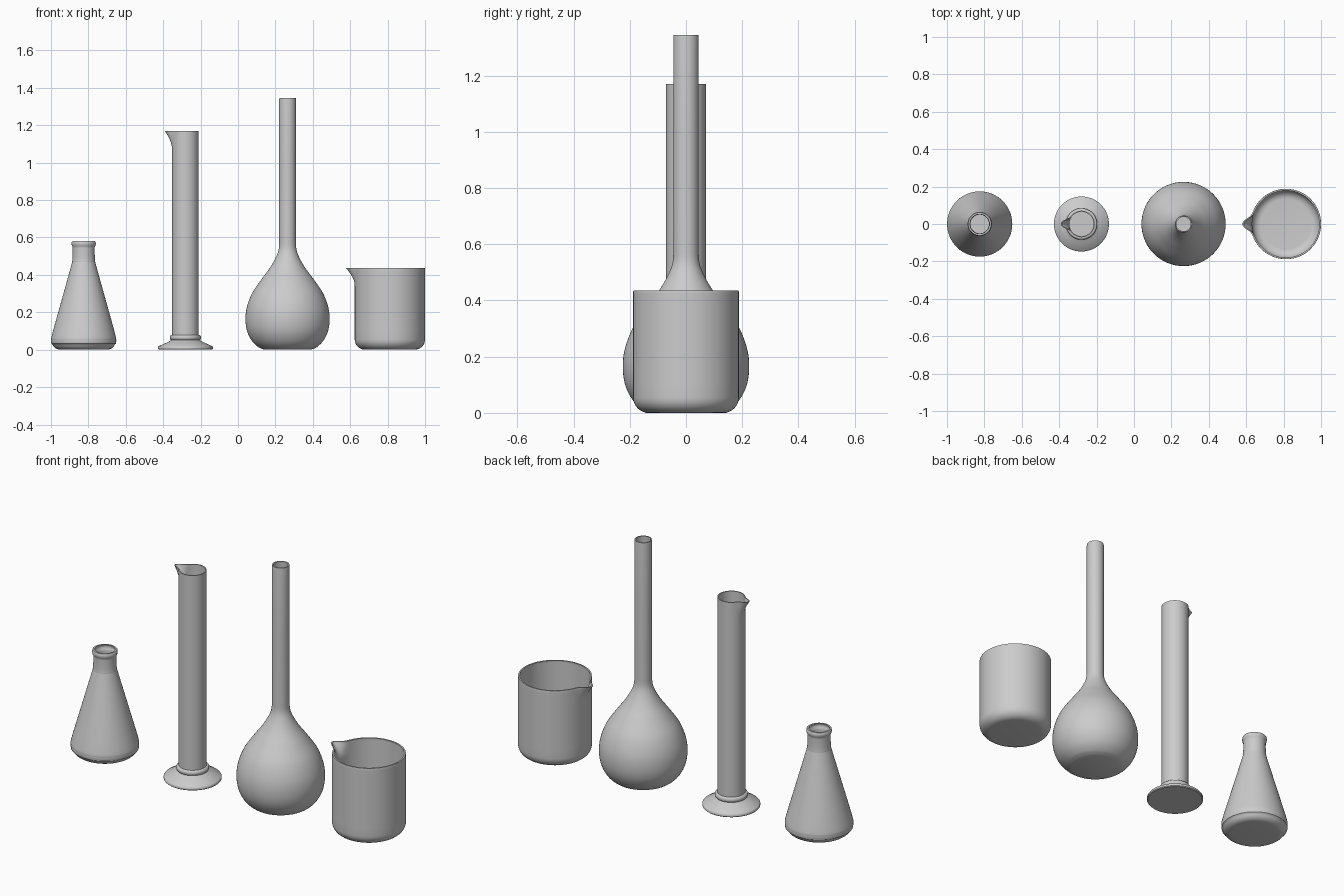
import bpy, bmesh, math
from mathutils import Vector

if "Cube" in bpy.data.objects:
    bpy.data.objects.remove(bpy.data.objects["Cube"])


def spline(pts, n=6):
    """Catmull-Rom smoothing of a short (r, z) profile."""
    p = [Vector(q) for q in pts]
    p = [2 * p[0] - p[1]] + p + [2 * p[-1] - p[-2]]
    out = []
    for a, b, c, d in zip(p, p[1:], p[2:], p[3:]):
        for k in range(n):
            t = k / n
            out.append(0.5 * (2 * b + (c - a) * t + (2 * a - 5 * b + 4 * c - d) * t * t
                              + (3 * b - a - 3 * c + d) * t ** 3))
    return [tuple(q) for q in out] + [tuple(pts[-1])]


def corner(r, rad, n=8):
    """Flat bottom followed by a rounded corner."""
    return [(0, 0)] + [(r - rad + rad * math.sin(k / n * math.pi / 2),
                        rad - rad * math.cos(k / n * math.pi / 2)) for k in range(n + 1)]


def inset(profile, t):
    """Inner wall: profile moved inwards by t, ending level with the rim."""
    p = [Vector(q) for q in profile]
    out = []
    for i, q in enumerate(p):
        d = (p[min(i + 1, len(p) - 1)] - p[max(i - 1, 0)]).normalized()
        out.append((max(q.x - d.y * t, 0), q.y + d.x * t))
    out[0] = (0, p[0].y + t)
    out[-1] = (p[-1].x - t, p[-1].y)
    return out


def lathe(name, x, profile, segs=96, spout=None):
    """Turn a profile round a vertical axis; spout = (start z, top z, reach, half angle)."""
    bm = bmesh.new()
    rings = []
    for r, z in profile:
        if r < 1e-5:
            rings.append([bm.verts.new((x, 0, z))] * segs)
            continue
        ring = []
        for k in range(segs):
            a = 2 * math.pi * k / segs
            rr = r
            if spout and z > spout[0] and r > 0.03:
                f = ((z - spout[0]) / (spout[1] - spout[0])) ** 1.8
                rr += spout[2] * f * math.exp(-((a - math.pi) / spout[3]) ** 2)
            ring.append(bm.verts.new((x + rr * math.cos(a), rr * math.sin(a), z)))
        rings.append(ring)
    for lo, hi in zip(rings, rings[1:]):
        for k in range(segs):
            j = (k + 1) % segs
            vs = list(dict.fromkeys((lo[k], lo[j], hi[j], hi[k])))
            if len(vs) > 2:
                bm.faces.new(vs)
    bmesh.ops.recalc_face_normals(bm, faces=bm.faces)
    me = bpy.data.meshes.new(name)
    bm.to_mesh(me)
    bm.free()
    ob = bpy.data.objects.new(name, me)
    bpy.context.collection.objects.link(ob)
    bpy.ops.object.select_all(action='DESELECT')
    ob.select_set(True)
    bpy.context.view_layer.objects.active = ob
    bpy.ops.object.shade_smooth_by_angle(angle=math.radians(40))
    return ob


def vessel(name, x, outer, wall, **kw):
    return lathe(name, x, outer + inset(outer, wall)[::-1], **kw)


def climb(r, z0, z1, n=10):
    return [(r, z0 + (z1 - z0) * k / n) for k in range(n + 1)]


# Conical flask with a rolled lip
cone = corner(0.170, 0.045)[:-2] + spline(
    [(0.1725, 0.032), (0.174, 0.05), (0.168, 0.085), (0.12, 0.258), (0.068, 0.445),
     (0.061, 0.475), (0.059, 0.51), (0.059, 0.55)])
lip = [(0.063, 0.556), (0.065, 0.566), (0.064, 0.576), (0.061, 0.58)]
vessel("conical_flask", -0.825, cone + lip, 0.009)

# Measuring cylinder tube with a pouring spout
tube = corner(0.071, 0.01, 4) + climb(0.071, 0.08, 1.07, 2) + climb(0.071, 1.08, 1.17)
tube = [(r, z + 0.03 if z < 0.02 else z) for r, z in tube]
vessel("cylinder_tube", -0.281, tube, 0.006, spout=(1.07, 1.17, 0.04, 0.3))

# Cylinder foot: disc, sloped top and collar ring
foot = [(0, 0), (0.143, 0), (0.147, 0.004), (0.147, 0.014), (0.143, 0.019),
        (0.10, 0.038), (0.078, 0.05)]
ring = [(0.074 + 0.010 * math.cos(a), 0.065 + 0.014 * math.sin(a))
        for a in [math.radians(-80 + 20 * k) for k in range(9)]]
lathe("cylinder_foot", -0.281, foot + ring + [(0.070, 0.079), (0.066, 0.05), (0, 0.05)])

# Volumetric flask: round bulb running into a long neck
bulb = [(0, 0)] + spline(
    [(0.125, 0), (0.155, 0.013), (0.190, 0.046), (0.216, 0.098), (0.225, 0.162),
     (0.217, 0.23), (0.188, 0.305), (0.137, 0.38), (0.093, 0.44), (0.062, 0.495),
     (0.047, 0.54), (0.045, 0.60)])
vessel("volumetric_flask", 0.265, bulb + [(0.045, 0.95), (0.045, 1.335), (0.044, 1.345)], 0.006)

# Beaker with a narrow pouring spout
wall = corner(0.188, 0.055) + climb(0.188, 0.10, 0.34, 3) + climb(0.188, 0.35, 0.43)
vessel("beaker", 0.812, wall + [(0.187, 0.436)], 0.008, segs=128,
       spout=(0.345, 0.42, 0.033, 0.17))
